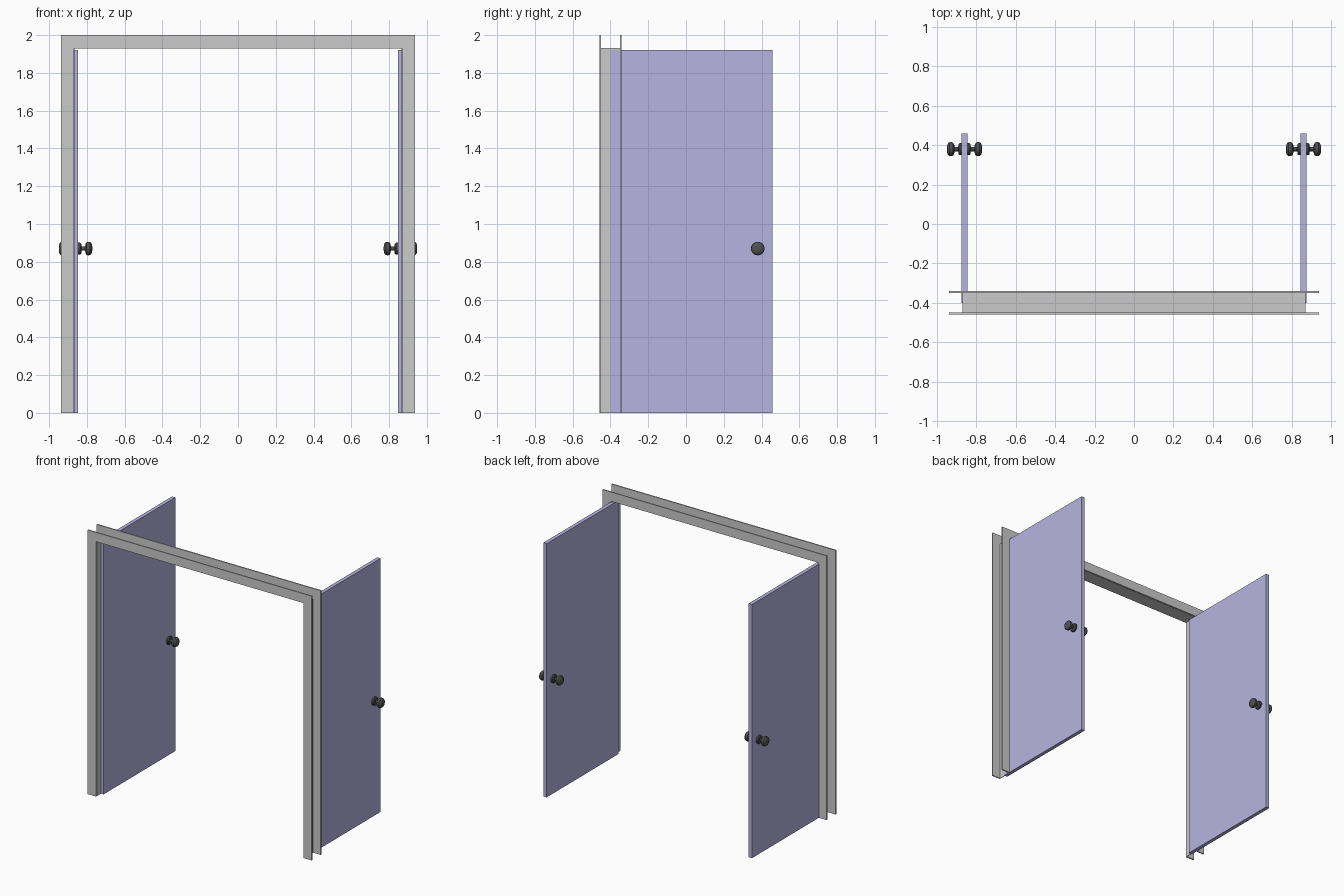
import bpy, bmesh, math
from mathutils import Vector

if "Cube" in bpy.data.objects:
    bpy.data.objects.remove(bpy.data.objects["Cube"])

def material(name, col):
    m = bpy.data.materials.new(name)
    m.diffuse_color = (*col, 1)
    m.use_nodes = True
    m.node_tree.nodes["Principled BSDF"].inputs["Base Color"].default_value = m.diffuse_color
    return m

door_mat = material("lavender_paint", (0.47, 0.46, 0.75))
knob_mat = material("dark_metal", (0.08, 0.08, 0.08))

def add_object(name, bm, mat=None):
    bmesh.ops.recalc_face_normals(bm, faces=bm.faces)
    me = bpy.data.meshes.new(name)
    bm.to_mesh(me)
    bm.free()
    ob = bpy.data.objects.new(name, me)
    bpy.context.collection.objects.link(ob)
    if mat:
        me.materials.append(mat)
    return ob

def box(name, lo, hi, mat=None):
    bm = bmesh.new()
    bmesh.ops.create_cube(bm, size=1)
    for v in bm.verts:
        v.co = [(l + h) / 2 + c * (h - l) for l, h, c in zip(lo, hi, v.co)]
    return add_object(name, bm, mat)

def arch(name, w_out, z_out, w_in, z_in, y0, y1):
    # U-shaped door surround extruded along y
    pts = [(-w_out, 0), (-w_out, z_out), (w_out, z_out), (w_out, 0),
           (w_in, 0), (w_in, z_in), (-w_in, z_in), (-w_in, 0)]
    bm = bmesh.new()
    f = bm.faces.new([bm.verts.new((x, y0, z)) for x, z in pts])
    ext = bmesh.ops.extrude_face_region(bm, geom=[f], use_keep_orig=True)
    for v in ext["geom"]:
        if isinstance(v, bmesh.types.BMVert):
            v.co.y = y1
    return add_object(name, bm)

# Frame: two flat casings joined by a thin jamb lining
arch("front_casing", 0.938, 2.0, 0.868, 1.93, -0.459, -0.45)
arch("back_casing", 0.938, 2.0, 0.868, 1.93, -0.35, -0.341)
arch("jamb_lining", 0.869, 1.931, 0.866, 1.928, -0.45, -0.35)

# Half knob profile (distance from door centre, radius): rosette, stem, grip
profile = [(0.010, 0), (0.010, 0.031), (0.024, 0.031), (0.030, 0.026),
           (0.032, 0.011), (0.050, 0.011), (0.053, 0.024), (0.058, 0.033),
           (0.066, 0.036), (0.077, 0.035), (0.084, 0.029), (0.088, 0.018),
           (0.089, 0)]

def knob(name, x, sign):
    bm = bmesh.new()
    vs = [bm.verts.new((x + sign * d, 0.38 + r, 0.87)) for d, r in profile]
    edges = [bm.edges.new(p) for p in zip(vs, vs[1:])]
    bmesh.ops.spin(bm, geom=vs + edges, cent=Vector((x, 0.38, 0.87)),
                   axis=(1, 0, 0), angle=2 * math.pi, steps=24)
    bmesh.ops.remove_doubles(bm, verts=bm.verts, dist=0.0002)
    ob = add_object(name, bm, knob_mat)
    bpy.context.view_layer.objects.active = ob
    ob.select_set(True)
    bpy.ops.object.shade_smooth_by_angle(angle=math.radians(35))
    ob.select_set(False)

# Open doors with a knob on each face
for side, s in (("left", -1), ("right", 1)):
    x = s * 0.86
    box(side + "_door", (x - 0.014, -0.4, 0), (x + 0.014, 0.459, 1.92), door_mat)
    for face, d in (("outer", s), ("inner", -s)):
        knob(f"{side}_{face}_knob", x, d)
